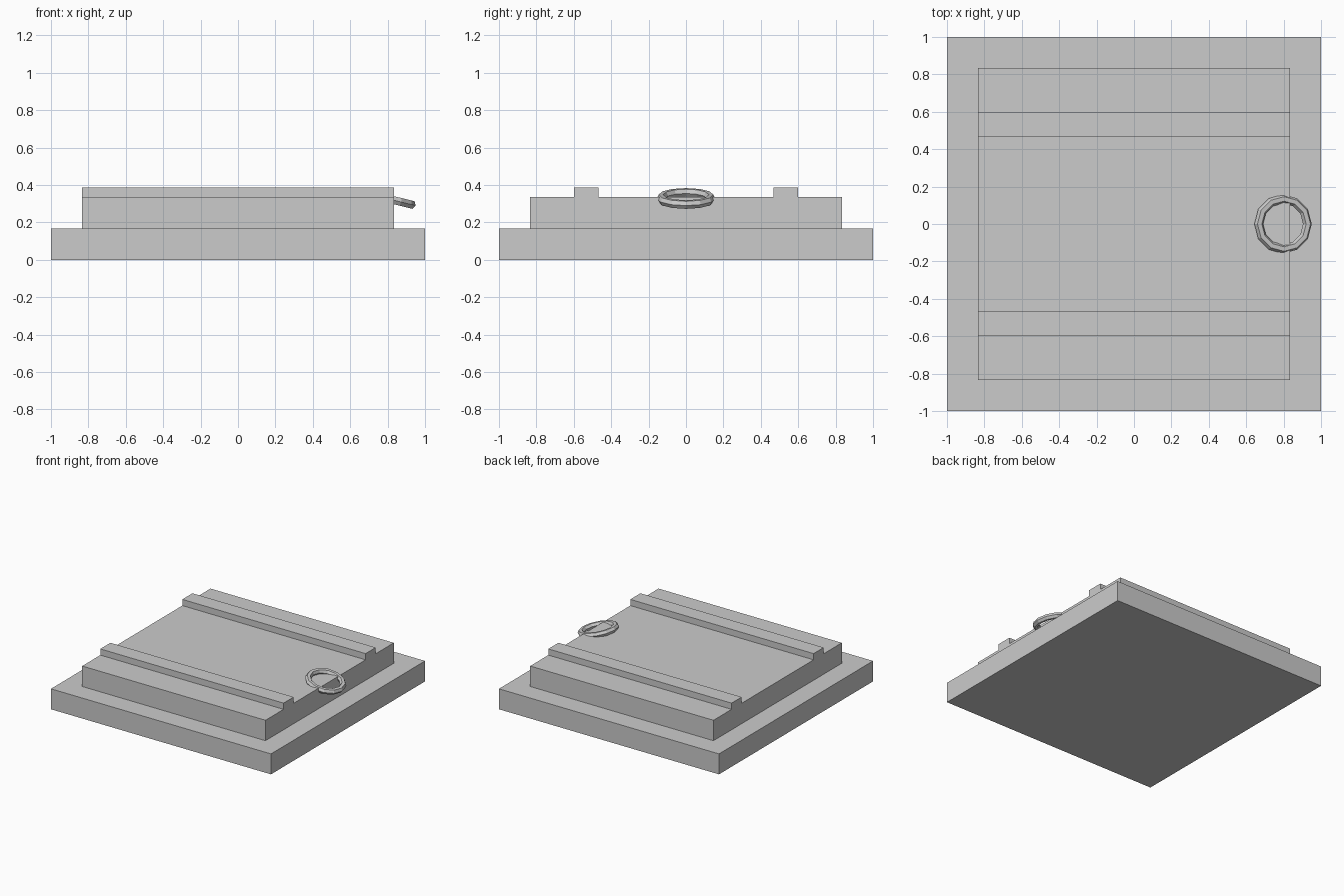
import bpy, math

if "Cube" in bpy.data.objects:
    bpy.data.objects.remove(bpy.data.objects["Cube"])


def box(name, x, y, z):
    """Box from (min, max) ranges on each axis."""
    bpy.ops.mesh.primitive_cube_add(
        size=1, location=[(a + b) / 2 for a, b in (x, y, z)])
    ob = bpy.context.object
    ob.name = name
    ob.scale = [b - a for a, b in (x, y, z)]
    bpy.ops.object.transform_apply(location=False, rotation=False, scale=True)
    return ob


# Stepped slab
box("base_slab", (-1, 1), (-1, 1), (0, 0.168))
box("upper_slab", (-0.833, 0.833), (-0.833, 0.833), (0.168, 0.336))

# Two raised rails along x
for side, name in ((-1, "front_rail"), (1, "back_rail")):
    y = sorted((side * 0.467, side * 0.598))
    box(name, (-0.833, 0.833), y, (0.336, 0.387))

# Low-poly pull ring, tilted down over the right edge
bpy.ops.mesh.primitive_torus_add(
    major_segments=12, minor_segments=6,
    major_radius=0.134, minor_radius=0.024,
    location=(0.797, 0, 0.328), rotation=(0, math.radians(14), 0))
bpy.context.object.name = "pull_ring"
